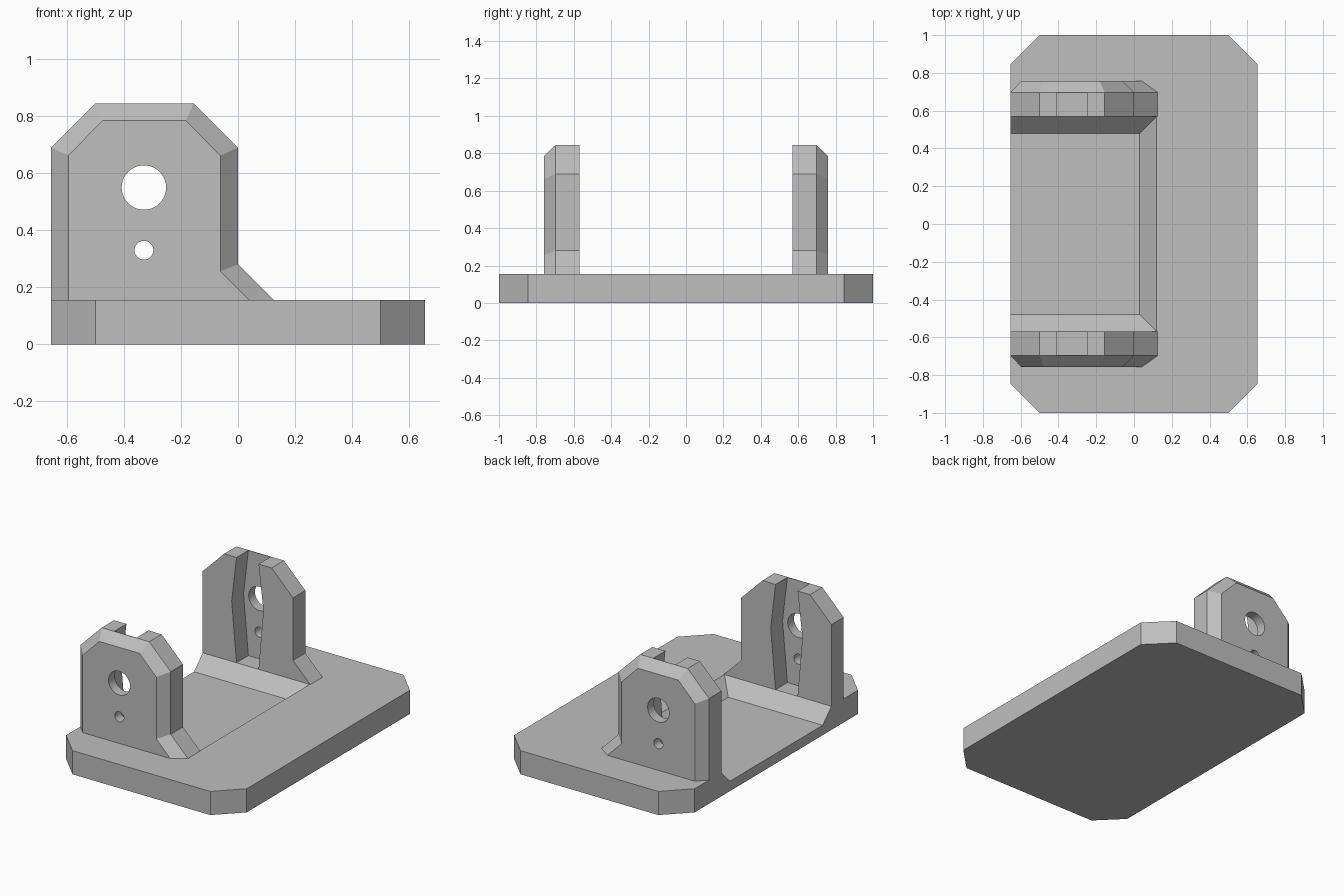
import bpy, bmesh, math

if "Cube" in bpy.data.objects:
    bpy.data.objects.remove(bpy.data.objects["Cube"], do_unlink=True)

grey = bpy.data.materials.new("plain grey")
grey.use_nodes = True
grey.diffuse_color = (0.52, 0.52, 0.52, 1)
grey.node_tree.nodes["Principled BSDF"].inputs["Base Color"].default_value = grey.diffuse_color


def loft(name, rings):
    """Closed solid through matching rings of 3D points."""
    bm = bmesh.new()
    loops = [[bm.verts.new(p) for p in ring] for ring in rings]
    n = len(loops[0])
    bm.faces.new(loops[0])
    bm.faces.new(loops[-1])
    for a, b in zip(loops, loops[1:]):
        for i in range(n):
            j = (i + 1) % n
            bm.faces.new((a[i], a[j], b[j], b[i]))
    bmesh.ops.recalc_face_normals(bm, faces=bm.faces)
    mesh = bpy.data.meshes.new(name)
    bm.to_mesh(mesh)
    bm.free()
    mesh.materials.append(grey)
    obj = bpy.data.objects.new(name, mesh)
    bpy.context.collection.objects.link(obj)
    return obj


def cut(target, cutter):
    """Subtract the cutter, then discard it."""
    mod = target.modifiers.new("cut", 'BOOLEAN')
    mod.operation, mod.solver, mod.object = 'DIFFERENCE', 'EXACT', cutter
    bpy.context.view_layer.objects.active = target
    bpy.ops.object.modifier_apply(modifier=mod.name)
    bpy.data.objects.remove(cutter, do_unlink=True)


def upright(outline, y):
    return [(x, y, z) for x, z in outline]


def rect(x0, x1, y, z):
    return [(x0, -y, z), (x1, -y, z), (x1, y, z), (x0, y, z)]


W, TOP, C = 0.655, 0.155, 0.155

# Base plate with chamfered corners
corners = [(W - C, -1), (W, C - 1), (W, 1 - C), (W - C, 1),
           (C - W, 1), (-W, 1 - C), (-W, C - 1), (C - W, -1)]
base = loft("base_plate", [[(x, y, z) for x, y in corners] for z in (0, TOP)])

# Sloped recess between the brackets, open on one side
cut(base, loft("recess_cutter", [rect(-0.8, 0.03, 0.48, 0.065),
                                 rect(-0.8, 0.14, 0.59, 0.175)]))

# Bracket outlines: full size and bevelled outer face
full = [(-W, TOP), (-W, 0.69), (-0.5, 0.845), (-0.155, 0.845),
        (0, 0.69), (0, 0.28), (0.125, TOP)]
inset = [(-0.595, TOP), (-0.595, 0.662), (-0.475, 0.785), (-0.183, 0.785),
         (-0.062, 0.662), (-0.062, 0.257), (0.04, TOP)]
mid_x = -0.33

# Channel widens around the large hole
half = [(0.08, 0.9), (0.08, 0.845), (0.115, 0.55), (0.08, TOP), (0.08, 0.1)]
channel = ([(mid_x - w, z) for w, z in half] +
           [(mid_x + w, z) for w, z in reversed(half)])

for side, name in ((-1, "front_bracket"), (1, "back_bracket")):
    bracket = loft(name, [upright(full, side * 0.57), upright(full, side * 0.697),
                          upright(inset, side * 0.758)])
    cut(bracket, loft("channel_cutter", [upright(channel, side * y) for y in (0.5, 0.693)]))
    # Large and small through holes
    for radius, z in ((0.078, 0.55), (0.033, 0.33)):
        ring = [(mid_x + radius * math.cos(math.tau * i / 40),
                 z + radius * math.sin(math.tau * i / 40)) for i in range(40)]
        cut(bracket, loft("hole_cutter", [upright(ring, side * y) for y in (0.5, 0.85)]))
